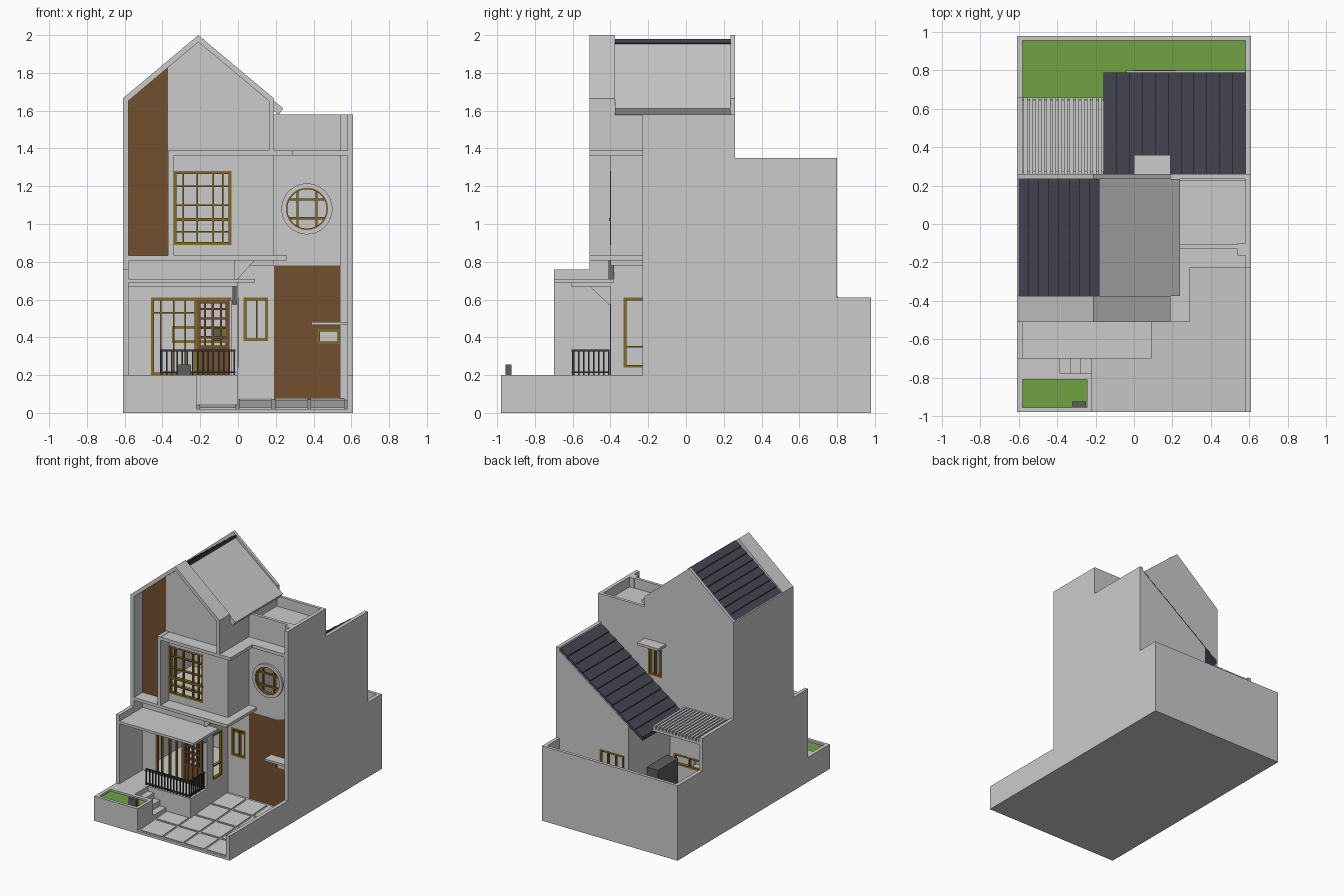
import bpy, bmesh, math
from mathutils import Vector

if "Cube" in bpy.data.objects:
    bpy.data.objects.remove(bpy.data.objects["Cube"])

def material(name, rgb):
    m = bpy.data.materials.new(name)
    m.diffuse_color = (*rgb, 1)
    m.use_nodes = True
    m.node_tree.nodes["Principled BSDF"].inputs["Base Color"].default_value = m.diffuse_color
    return m

WALL = material("light_grey_plaster", (0.60, 0.60, 0.60))
BROWN = material("brown_wood", (0.17, 0.08, 0.03))
GOLD = material("gold_frame", (0.24, 0.145, 0.012))
ROOF = material("dark_roof", (0.06, 0.06, 0.085))
GREEN = material("grass_green", (0.16, 0.36, 0.055))
DARK = material("dark_grey", (0.11, 0.11, 0.11))
IRON = material("black_iron", (0.035, 0.035, 0.04))

def finish(name, bm, mat):
    bmesh.ops.recalc_face_normals(bm, faces=bm.faces[:])
    me = bpy.data.meshes.new(name)
    bm.to_mesh(me)
    bm.free()
    me.materials.append(mat)
    ob = bpy.data.objects.new(name, me)
    bpy.context.collection.objects.link(ob)
    return ob

def boxes(name, mat, *items):
    """One object from boxes given as (x0, x1, y0, y1, z0, z1)."""
    bm = bmesh.new()
    for x0, x1, y0, y1, z0, z1 in items:
        vs = bmesh.ops.create_cube(bm, size=1)["verts"]
        for v in vs:
            v.co = Vector(((x0 + x1) / 2 + v.co.x * (x1 - x0),
                           (y0 + y1) / 2 + v.co.y * (y1 - y0),
                           (z0 + z1) / 2 + v.co.z * (z1 - z0)))
    return finish(name, bm, mat)

def prism(name, mat, pts, a, b, axis="y"):
    """Profile (u, z) extruded along y (u = x) or along x (u = y)."""
    bm = bmesh.new()
    at = lambda u, z, d: (u, d, z) if axis == "y" else (d, u, z)
    f = bm.faces.new([bm.verts.new(at(u, z, a)) for u, z in pts])
    ext = bmesh.ops.extrude_face_region(bm, geom=[f])["geom"]
    off = Vector(at(0, 0, b - a))
    bmesh.ops.translate(bm, vec=off, verts=[g for g in ext if isinstance(g, bmesh.types.BMVert)])
    return finish(name, bm, mat)

def wall(name, u0, u1, z0, z1, a, b, holes, axis="y", mat=WALL):
    """Wall slab with rectangular openings (u0, u1, z0, z1)."""
    us = sorted({u0, u1, *[h[0] for h in holes], *[h[1] for h in holes]})
    zs = sorted({z0, z1, *[h[2] for h in holes], *[h[3] for h in holes]})
    at = lambda u, z, d: (u, d, z) if axis == "y" else (d, u, z)
    bm = bmesh.new()
    grid = [[bm.verts.new(at(u, z, a)) for z in zs] for u in us]
    for i in range(len(us) - 1):
        for j in range(len(zs) - 1):
            cu, cz = (us[i] + us[i + 1]) / 2, (zs[j] + zs[j + 1]) / 2
            if not any(h[0] < cu < h[1] and h[2] < cz < h[3] for h in holes):
                bm.faces.new((grid[i][j], grid[i + 1][j], grid[i + 1][j + 1], grid[i][j + 1]))
    ext = bmesh.ops.extrude_face_region(bm, geom=bm.faces[:])["geom"]
    bmesh.ops.translate(bm, vec=Vector(at(0, 0, b - a)),
                        verts=[g for g in ext if isinstance(g, bmesh.types.BMVert)])
    return finish(name, bm, mat)

def window(name, u0, u1, z0, z1, d, cols=(), rows=(), axis="y", mat=GOLD, w=0.014, bar=0.008):
    """Frame with mullions at the given positions, centred on depth d."""
    t = 0.012
    r = [(u0, u0 + w, z0, z1), (u1 - w, u1, z0, z1), (u0, u1, z0, z0 + w), (u0, u1, z1 - w, z1)]
    r += [(c - bar / 2, c + bar / 2, z0, z1) for c in cols]
    r += [(u0, u1, c - bar / 2, c + bar / 2) for c in rows]
    if axis == "y":
        return boxes(name, mat, *[(a, b, d - t, d + t, c, e) for a, b, c, e in r])
    return boxes(name, mat, *[(d - t, d + t, a, b, c, e) for a, b, c, e in r])

def lap_roof(name, x0, z0, x1, z1, y0, y1, rows, th=0.022, lap=0.008):
    """Roof with overlapping rows, rising from x0 to x1."""
    pts = [(x1, z1 - th), (x0, z0 - th)]
    for i in range(rows):
        for t, h in ((i / rows, lap), ((i + 1) / rows, 0)):
            pts.append((x0 + (x1 - x0) * t, z0 + (z1 - z0) * t + h))
    return prism(name, ROOF, pts, y0, y1)

def ring(name, mat, cx, cz, r_in, r_out, y0, y1, square=False, n=48):
    """Round opening in a disc, or in a square panel."""
    bm = bmesh.new()
    loops = []
    for y in (y0, y1):
        for r in (r_in, r_out):
            lp = []
            for i in range(n):
                c, s = math.cos(2 * math.pi * i / n), math.sin(2 * math.pi * i / n)
                k = r / max(abs(c), abs(s)) if square and r == r_out else r
                lp.append(bm.verts.new((cx + c * k, y, cz + s * k)))
            loops.append(lp)
    for p, q in ((0, 1), (1, 3), (3, 2), (2, 0)):
        for i in range(n):
            j = (i + 1) % n
            bm.faces.new((loops[p][i], loops[p][j], loops[q][j], loops[q][i]))
    return finish(name, bm, mat)

# Plot: slab, boundary walls, floors
boxes("base_slab", WALL, (-.61, .61, -.98, .98, 0, .02))
prism("left_wall", WALL, [(-.98, 0), (.98, 0), (.98, .61), (.66, .61), (.66, .875), (.26, .875), (.26, 1.665),
      (-.51, 1.665), (-.51, .76), (-.7, .76), (-.7, .2), (-.98, .2)], -.61, -.58, "x")
prism("right_wall", WALL, [(-.98, 0), (.98, 0), (.98, .61), (.8, .61), (.8, 1.35), (.26, 1.35), (.26, 1.58),
      (-.23, 1.58), (-.23, .2), (-.98, .2)], .58, .61, "x")
boxes("back_garden_wall", WALL, (-.58, .58, .955, .98, 0, .61))
boxes("back_lawn", GREEN, (-.58, .58, .64, .955, .02, .2))
boxes("house_plinth", WALL, (-.58, 0, -.61, .64, .02, .2), (0, .58, -.13, .64, .02, .07))
boxes("upper_floors", WALL, (-.58, .19, -.4, .23, .78, .81), (.19, .58, -.13, .23, .78, .81),
      (-.58, .19, -.38, .23, 1.36, 1.385))

# Sloping driveway with paving tiles
def slope(y):
    return .02 + (y + .98) * .05 / .85
prism("driveway", WALL, [(-.98, .01), (-.98, slope(-.98)), (-.13, slope(-.13)), (-.13, .01)], -.22, .58, "x")
for c, (x0, x1) in enumerate(((-.205, -.01), (.005, .18), (.195, .37), (.385, .565))):
    for r in range(4 if c else 2):
        y0 = -.965 + r * .2075
        y1 = min(y0 + .19, -.62) if c == 0 else y0 + .19
        prism(f"paving_tile_{c}_{r}", WALL, [(y0, slope(y0)), (y1, slope(y1)), (y1, slope(y1) + .007),
              (y0, slope(y0) + .007)], x0, x1, "x")

# Front planter, landing and side steps
boxes("planter_wall", WALL, (-.58, -.22, -.98, -.955, 0, .2), (-.245, -.22, -.955, -.81, 0, .2),
      (-.58, -.22, -.81, -.78, 0, .2))
boxes("planter_grass", GREEN, (-.58, -.245, -.955, -.81, .02, .185))
boxes("meter_box", DARK, (-.32, -.25, -.955, -.925, .18, .255))
boxes("entry_steps", WALL, (-.58, -.385, -.78, -.61, .02, .2),
      *[(-.385 + i * .055, -.33 + i * .055, -.78, -.61, .02, .16 - i * .045) for i in range(3)])

# Porch railing
bars = [(x - .004, x + .004, -.604, -.596, .2, .33) for x in [-.405 + i * .0275 for i in range(15)]]
bars += [(-.024, -.016, y - .004, y + .004, .2, .33) for y in [-.595 + i * .0265 for i in range(8)]]
rails = [b for z in (.21, .325) for b in ((-.41, -.015, -.606, -.594, z, z + .01), (-.026, -.014, -.6, -.405, z, z + .01))]
boxes("porch_railing", IRON, *bars, *rails)

# Ground floor walls and openings
wall("living_front_wall", -.58, 0, .2, .81, -.4, -.375, [(-.46, -.035, .2, .61)])
wall("living_side_wall", -.4, -.13, .02, .8, -.025, 0, [(-.33, -.2, .24, .61)], "x")
wall("hall_front_wall", 0, .19, .02, .81, -.13, -.105, [(.03, .16, .38, .61)])
wall("brown_garage_wall", .19, .54, .05, .81, -.13, -.105, [(.42, .54, .365, .445)], mat=BROWN)
window("living_window", -.46, -.215, .2, .61, -.39, (-.41, -.34, -.28), (.53,))
window("living_transom", -.22, -.035, .595, .61, -.39)
window("entry_door", -.22, -.045, .2, .6, -.39, (-.175, -.133, -.09), (.35, .4, .45, .5, .55), mat=BROWN, w=.022, bar=.012)
boxes("entry_door_panel", BROWN, (-.21, -.05, -.395, -.385, .2, .35))
window("living_side_window", -.33, -.2, .24, .61, -.01, (), (.35,), "x")
window("hall_window", .03, .16, .38, .61, -.118, (.1,), ())
window("garage_window", .42, .54, .365, .445, -.122)
boxes("garage_window_canopy", WALL, (.39, .58, -.22, -.13, .465, .482))

# Porch canopy, brackets and ledges
boxes("porch_canopy", WALL, (-.58, .09, -.7, -.38, .69, .71), (-.58, 0, -.61, -.4, .67, .69))
prism("canopy_bracket", WALL, [(-.61, .69), (-.61, .67), (-.51, .67), (-.41, .575), (-.39, .575), (-.39, .69)], -.03, -.008, "x")
prism("ledge_corbel", WALL, [(-.02, .71), (0, .71), (.09, .81), (-.02, .81)], -.41, -.38)
boxes("lower_ledge", WALL, (-.58, .26, -.51, -.13, .808, .832))
boxes("upper_ledge", WALL, (-.37, .29, -.51, -.13, 1.362, 1.388), (.29, .58, -.23, -.13, 1.362, 1.388))

# Upper front bay
wall("bay_front_wall", -.37, .19, .83, 1.365, -.4, -.375, [(-.34, -.035, .89, 1.28)])
boxes("bay_side_walls", WALL, (-.37, -.34, -.51, -.4, .83, 1.39), (.165, .19, -.4, .23, .83, 1.64))
window("bay_window", -.34, -.035, .89, 1.28, -.39, (-.29, -.215, -.13, -.08), (.96, 1.02, 1.1, 1.2))
boxes("bay_window_transom", GOLD, (-.34, -.035, -.407, -.38, 1.015, 1.032))

# Round window wall with pilaster
ring("round_window_wall", WALL, .365, 1.08, .11, .175, -.13, -.105, True)
boxes("round_window_infill", WALL, (.19, .54, -.13, -.105, .81, .905), (.19, .54, -.13, -.105, 1.255, 1.365))
ring("round_window_surround", WALL, .365, 1.08, .112, .135, -.145, -.12)
ring("round_window_frame", GOLD, .365, 1.08, .104, .113, -.14, -.11)
boxes("round_window_bars", GOLD,
      *[(.365 + s * .05 - .006, .365 + s * .05 + .006, -.132, -.116, .985, 1.175) for s in (-1, 1)],
      *[(.27, .46, -.132, -.116, 1.08 + s * .05 - .006, 1.08 + s * .05 + .006) for s in (-1, 1)])
boxes("right_pilaster", WALL, (.54, .58, -.165, -.1, .02, 1.58))

# Roof terrace
boxes("terrace_floor", WALL, (.19, .58, -.13, .23, 1.48, 1.5))
boxes("terrace_parapet", WALL, (.19, .54, -.13, -.105, 1.385, 1.58))

# Front gable: frame, brown strip and recessed wall
prism("gable_frame", WALL, [(-.61, 1.665), (-.21, 2), (.19, 1.665), (.19, 1.388), (.165, 1.388), (.165, 1.65),
      (-.21, 1.963), (-.58, 1.652)], -.51, -.375)
prism("brown_strip", BROWN, [(-.58, .83), (-.37, .83), (-.37, 1.83), (-.58, 1.655)], -.4, -.38)
prism("gable_wall", WALL, [(-.37, 1.388), (.17, 1.388), (.17, 1.65), (-.21, 1.965), (-.37, 1.832)], -.4, -.38)

# Main roof
lap_roof("left_roof", -.605, 1.655, -.18, 1.98, -.375, .235, 8)
prism("right_roof", WALL, [(-.2, 1.965), (.24, 1.612), (.215, 1.578), (-.2, 1.925)], -.375, .235)

# Back wall, window and canopy
wall("back_wall", -.61, .58, .02, 1.58, .235, .26, [(.04, .16, 1.04, 1.28), (-.35, -.07, .37, .46)])
prism("back_gable", WALL, [(-.61, 1.58), (.19, 1.58), (.19, 1.665), (-.21, 2), (-.61, 1.665)], .235, .26)
window("back_upper_window", .04, .16, 1.04, 1.28, .25, (.1,))
window("back_lower_window", -.35, -.07, .37, .46, .25, (-.21,))
boxes("back_window_canopy", WALL, (0, .19, .26, .36, 1.305, 1.325))

# Rear lean-to
wall("kitchen_back_wall", -.04, .58, .02, .86, .775, .8, [(0, .22, .4, .62)])
prism("kitchen_gable", WALL, [(-.04, .86), (.58, .86), (.58, 1.32), (-.04, .875)], .775, .8)
boxes("kitchen_side_wall", WALL, (-.04, -.015, .26, .775, .02, .875))
window("kitchen_window", 0, .22, .4, .62, .79, (.075, .145))
lap_roof("kitchen_roof", -.16, .805, .58, 1.335, .26, .79, 11)
boxes("outdoor_counter", DARK, (-.14, -.04, .3, .56, .2, .45))

# Pergola over the side yard
boxes("pergola_slats", WALL, *[(-.575 + i * .03, -.556 + i * .03, .26, .66, .83, .86) for i in range(14)])
boxes("pergola_beams", WALL, (-.58, -.16, .645, .66, .815, .835), (-.58, -.16, .26, .275, .815, .835))
